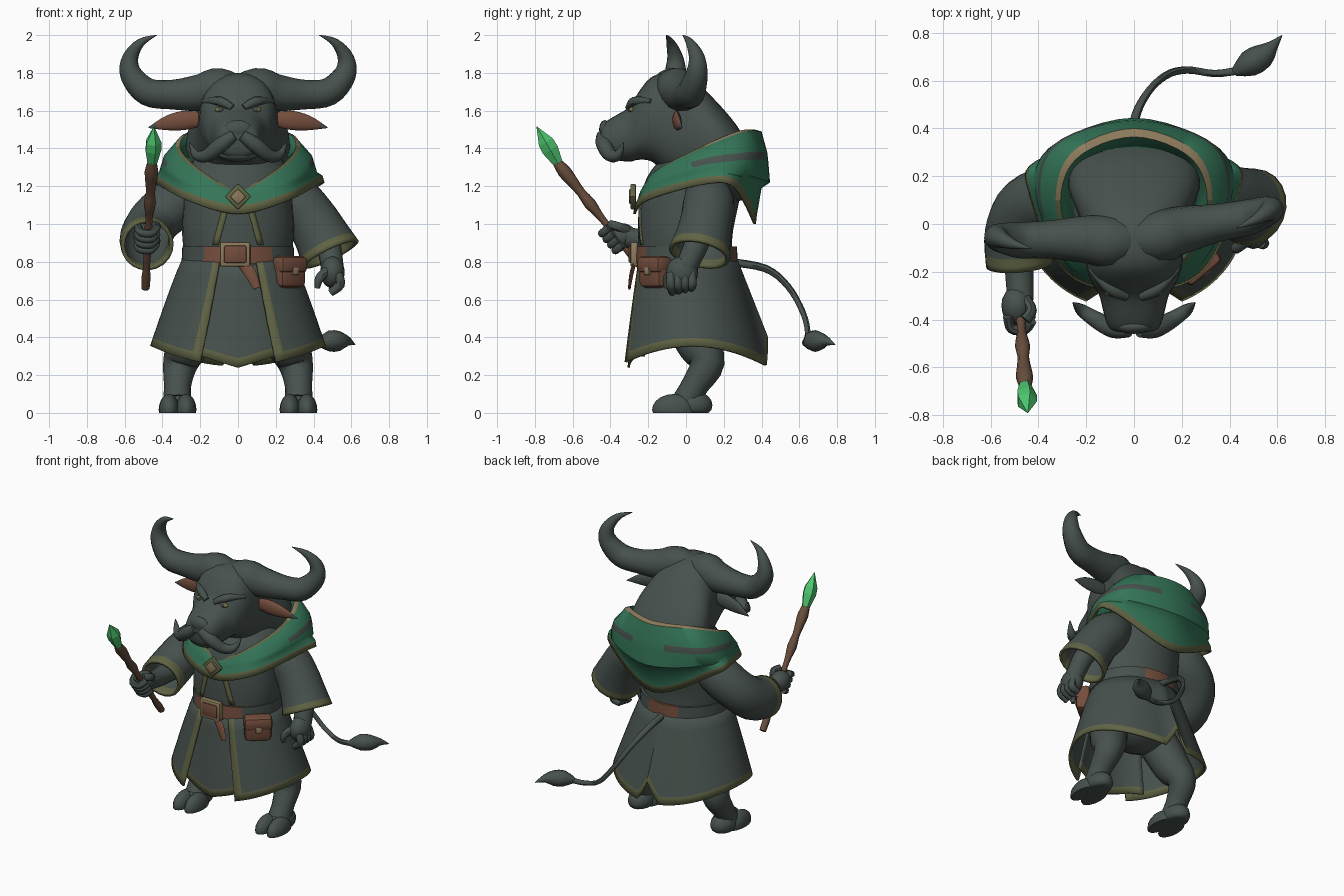
import bpy, bmesh, math
from math import sin, cos, pi
from mathutils import Vector, Matrix
from mathutils.bvhtree import BVHTree

if "Cube" in bpy.data.objects:
    bpy.data.objects.remove(bpy.data.objects["Cube"])

COLORS = {"slate": (.062, .082, .073), "green": (.034, .178, .096), "brown": (.175, .075, .046),
          "wood": (.135, .075, .045), "olive": (.118, .127, .058), "tan": (.27, .2, .11),
          "crystal": (.075, .56, .16), "eye_gold": (.2, .18, .06)}
MATS = {}
for key, c in COLORS.items():
    MATS[key] = bpy.data.materials.new(key)
    MATS[key].diffuse_color = (*c, 1)
KEYS = list(COLORS)


def finish(name, bm, mat, smooth=True, solid=0, sharp=45):
    """Turn a bmesh into an object; mat is a colour key or a rule on a face."""
    bmesh.ops.recalc_face_normals(bm, faces=bm.faces)
    bm.normal_update()
    me = bpy.data.meshes.new(name)
    used = [mat] if isinstance(mat, str) else KEYS
    for f in bm.faces:
        f.smooth = smooth
        f.material_index = 0 if isinstance(mat, str) else KEYS.index(mat(f))
    for e in bm.edges:
        if len(e.link_faces) == 2 and e.calc_face_angle(0) > math.radians(sharp):
            e.smooth = False
    bm.to_mesh(me)
    bm.free()
    for k in used:
        me.materials.append(MATS[k])
    ob = bpy.data.objects.new(name, me)
    bpy.context.collection.objects.link(ob)
    if solid:
        m = ob.modifiers.new("thickness", 'SOLIDIFY')
        m.thickness, m.offset = solid, -1
    return ob


def curve(pts, k=4, closed=False):
    """Catmull-Rom through points of any dimension."""
    p = [Vector(q) for q in pts]
    n = len(p)
    at = lambda i: p[i % n] if closed else p[max(0, min(n - 1, i))]
    out = []
    for i in range(n if closed else n - 1):
        a, b, c, d = at(i - 1), at(i), at(i + 1), at(i + 2)
        for j in range(k):
            t = j / k
            out.append(.5 * (2 * b + (c - a) * t + (2 * a - 5 * b + 4 * c - d) * t * t
                             + (3 * b - a - 3 * c + d) * t ** 3))
    return out if closed else out + [p[-1]]


def grid(name, rows, mat, closed=True, caps=False, **kw):
    """Skin rows of points; mat may be a rule on (row, column, centre, normal)."""
    bm = bmesh.new()
    v = [[bm.verts.new(p) for p in r] for r in rows]
    n, where = len(rows[0]), {}
    for i in range(len(rows) - 1):
        for j in range(n if closed else n - 1):
            f = bm.faces.new((v[i][j], v[i][(j + 1) % n], v[i + 1][(j + 1) % n], v[i + 1][j]))
            where[f] = (i, j)
    if caps:
        for r in (v[0], v[-1]):
            where[bm.faces.new(r)] = (0, 0)
    rule = mat if isinstance(mat, str) else lambda f: mat(*where[f], f.calc_center_median(), f.normal)
    return finish(name, bm, rule, **kw)


def tube(name, pts, mat, n=12, k=4, up=(0, 1, 0), flat=(1, 1), caps=True, **kw):
    """Sweep an ellipse along (x, y, z, radius) points."""
    c = curve(pts, k) if k > 1 else [Vector(p) for p in pts]
    a, rows = Vector(up), []
    for i, p in enumerate(c):
        t = (c[min(i + 1, len(c) - 1)].xyz - c[max(i - 1, 0)].xyz).normalized()
        a = (a - t * a.dot(t)).normalized()
        b = t.cross(a)
        r = max(p[3], .002)
        rows.append([p.xyz + a * cos(2 * pi * j / n) * r * flat[0] + b * sin(2 * pi * j / n) * r * flat[1]
                     for j in range(n)])
    return grid(name, rows, mat, caps=caps, **kw)


def blob(name, pos, rad, mat, floor=False):
    bm = bmesh.new()
    bmesh.ops.create_uvsphere(bm, u_segments=16, v_segments=10, radius=1)
    for v in bm.verts:
        v.co = Vector(pos) + Vector([v.co[i] * rad[i] for i in range(3)])
        if floor:
            v.co.z = max(0, v.co.z)
    return finish(name, bm, mat, sharp=60)


def box(name, pos, size, mat, turn=Matrix(), bevel=.01):
    bm = bmesh.new()
    bmesh.ops.create_cube(bm, size=1)
    bmesh.ops.scale(bm, vec=size, verts=bm.verts)
    bmesh.ops.bevel(bm, geom=bm.edges[:], offset=bevel, segments=2, affect='EDGES', profile=.5)
    bmesh.ops.transform(bm, matrix=Matrix.Translation(pos) @ turn, verts=bm.verts)
    return finish(name, bm, mat, sharp=35)


def cast(ob, x, z):
    tree = BVHTree.FromPolygons([v.co for v in ob.data.vertices], [p.vertices for p in ob.data.polygons])
    return tree.ray_cast(Vector((x, -2, z)), Vector((0, 1, 0)))[0]


def mirror(p, s):
    return (p[0] * s, *p[1:])


# torso: (centre y, z, half width, half depth)
torso = grid("torso", [[(rx * sin(a), cy - ry * cos(a), z) for a in [2 * pi * j / 32 for j in range(32)]]
             for cy, z, rx, ry in curve([(0, .76, .27, .25), (-.005, .93, .295, .25), (.015, 1.1, .29, .262),
                                         (.05, 1.25, .28, .255), (.1, 1.36, .22, .22)])], "slate", caps=True)
blob("hips", (0, .02, .62), (.25, .21, .2), "slate")
for s in (-1, 1):
    line = [(s * (.06 + .06 * i / 6), 1.11 - .22 * i / 6) for i in range(7)]
    grid("chest_trim", [[cast(torso, x + w, z) + Vector((0, -.006, 0)) for w in (-.016, .016)]
                        for x, z in line], "olive", closed=False, solid=.008)

# coat skirt, open at the front and notched at the back
N, E = 57, .021
cols = [0, E] + [E + (1 - 2 * E) * j / (N - 1) for j in range(1, N - 1)] + [1 - E, 1]
ts = [0, .2, .4, .6, .8, .915, 1]


def coat(t, s):
    p0 = .33 + .12 * t
    a = p0 + s * (2 * pi - 2 * p0)
    hem = .355 - .105 * cos(a) ** 2 + .15 * max(0, 1 - abs(a - pi) / .17)
    return ((.285 + .18 * t ** .9) * sin(a), .035 * t - (.262 + .138 * t) * cos(a), .84 + (hem - .84) * t)


grid("coat_skirt", [[coat(t, s) for s in cols] for t in ts],
     lambda i, j, c, n: "olive" if i == 5 or j in (0, len(cols) - 2) else "slate", closed=False, solid=.014)


def panel(t, a):
    hem = .24 + .06 * min(1, abs(a) / .5)
    return ((.27 + .13 * t) * sin(a), -(.245 + .065 * t) * cos(a), .82 + (hem - .82) * t)


grid("front_panel", [[panel(t, -.75 + 1.5 * j / 16) for j in range(17)] for t in ts],
     lambda i, j, c, n: "olive" if i == 5 else "slate", closed=False, solid=.012)

# belt, buckle, hanging strap and pouch
grid("belt", [[(r * 1.1 * sin(a), .002 - r * cos(a), z) for a in [2 * pi * j / 48 for j in range(48)]]
              for z, r in ((.79, .25), (.79, .272), (.88, .268), (.88, .25))],
     lambda i, j, c, n: "brown" if (abs(c.x) < .19 and c.y < 0) or (abs(c.x) < .1 and c.y > 0) else "slate", sharp=35)
box("buckle_frame", (-.015, -.275, .84), (.16, .04, .13), "tan")
box("buckle_center", (-.015, -.284, .84), (.12, .04, .092), "brown")
tube("belt_tail", [(.03, -.275, .79, .03), (.07, -.29, .73, .03), (.1, -.3, .66, .02)], "brown",
     n=8, flat=(.35, 1))
turn = Matrix.Rotation(math.radians(40), 4, 'Z')
box("pouch", (.27, -.165, .745), (.175, .095, .165), "brown", turn, .03)
box("pouch_flap", (.272, -.168, .785), (.182, .105, .09), "brown", turn, .025)
box("pouch_stud", (.305, -.205, .75), (.04, .015, .04), "tan", turn, .005)

# cowl: each row is the right half from front to back, mirrored into a loop
half = [
    [(0, -.15, 1.15), (.14, -.12, 1.24), (.25, .06, 1.32), (.2, .25, 1.41), (0, .31, 1.42)],
    [(0, -.215, 1.19), (.19, -.165, 1.28), (.305, .06, 1.40), (.245, .27, 1.49), (0, .365, 1.5)],
    [(0, -.228, 1.175), (.2, -.175, 1.27), (.325, .06, 1.39), (.265, .295, 1.485), (0, .4, 1.49)],
    [(0, -.25, 1.15), (.225, -.185, 1.235), (.385, .07, 1.34), (.33, .325, 1.38), (0, .43, 1.38)],
    [(0, -.252, 1.14), (.24, -.187, 1.225), (.395, .08, 1.31), (.34, .33, 1.34), (0, .435, 1.34)],
    [(0, -.256, 1.13), (.26, -.187, 1.21), (.405, .09, 1.285), (.36, .315, 1.26), (0, .445, 1.22)],
    [(0, -.258, 1.12), (.26, -.188, 1.205), (.405, .1, 1.275), (.365, .29, 1.25), (0, .4, 1.19)],
    [(0, -.27, 1.1), (.27, -.2, 1.17), (.425, .11, 1.25), (.4, .27, 1.23), (0, .375, 1.045)],
    [(0, -.28, 1.055), (.28, -.21, 1.13), (.435, .11, 1.215), (.41, .265, 1.19), (0, .37, 1.0)]]
rows = [curve(h + [mirror(p, -1) for p in h[3:0:-1]], 6, True) for h in half]


def cowl_rule(i, j, c, n):
    if i == 1:
        return "tan" if c.y > .1 else "olive"
    return "olive" if i == 7 else "slate" if i == 3 and c.y > .02 and abs(c.x) > .14 else "green"


grid("cowl", rows, cowl_rule, solid=.015, sharp=50)
box("brooch", (0, -.28, 1.145), (.1, .03, .1), "olive", Matrix.Rotation(pi / 4, 4, 'Y'), .008)
box("brooch_center", (0, -.286, 1.145), (.06, .03, .06), "tan", Matrix.Rotation(pi / 4, 4, 'Y'), .006)

# head and neck: (y, top, bottom, half width) sections
sq = lambda v: math.copysign(abs(v) ** .85, v)
secs = curve([(-.455, 1.49, 1.42, .05), (-.44, 1.53, 1.36, .10), (-.38, 1.57, 1.34, .125), (-.30, 1.62, 1.33, .145),
              (-.25, 1.70, 1.34, .175), (-.18, 1.78, 1.33, .2), (-.08, 1.80, 1.25, .21), (.03, 1.77, 1.2, .23),
              (.15, 1.66, 1.15, .275), (.27, 1.52, 1.12, .265), (.35, 1.38, 1.15, .18)], 3)
head = grid("head", [[(w * sq(cos(a)), y, (t + b) / 2 + (t - b) / 2 * sq(sin(a)))
                      for a in [2 * pi * j / 28 for j in range(28)]] for y, t, b, w in secs], "slate", caps=True)
blob("nose", (0, -.43, 1.5), (.075, .03, .05), "slate")
blob("chin", (0, -.385, 1.365), (.1, .055, .035), "slate")
for s in (-1, 1):
    M = lambda pts: [mirror(p, s) for p in pts]
    # horns lean slightly, one forward and one back
    horn = [(-.06, -.07, 1.69, .06), (.09, -.065, 1.72, .107), (.2, -.045, 1.695, .1), (.35, -.03, 1.685, .08),
            (.48, -.02, 1.7, .075), (.565, 0, 1.79, .06), (.57, 0, 1.88, .043), (.515, -.03, 1.96, .023),
            (.43, -.06, 2.0, .002)]
    tube("horn", [(s * x, y + .1 * s * x, z, r) for x, y, z, r in horn], "slate", n=14)
    tube("ear", M([(.17, -.05, 1.555, .03), (.27, -.05, 1.55, .05), (.37, -.04, 1.535, .04),
                   (.475, -.02, 1.51, .002)]),
         lambda i, j, c, n: "brown" if n.y < -.3 and abs(c.x) < .42 else "slate", flat=(.45, 1))
    tube("brow", M([(.03, -.305, 1.615, .018), (.1, -.27, 1.65, .026), (.185, -.185, 1.65, .012)]), "slate", n=8)
    tube("moustache", M([(.02, -.445, 1.47, .03), (.09, -.435, 1.42, .042), (.16, -.4, 1.365, .036),
                         (.22, -.36, 1.365, .026), (.255, -.33, 1.43, .003)]), "slate", n=10)
    blob("eye", cast(head, s * .095, 1.605) + Vector((0, .004, 0)), (.028, .014, .014), "eye_gold")
    blob("pupil", cast(head, s * .092, 1.605) + Vector((0, -.007, 0)), (.012, .006, .012), "slate")

    # legs and cloven hooves
    tube("leg", M([(.2, -.02, .58, .13), (.26, .06, .38, .12), (.305, .11, .26, .093), (.32, .05, .15, .073),
                   (.32, .0, .06, .075)]), "slate")
    blob("heel", (s * .32, .03, .04), (.08, .11, .08), "slate", True)
    for d in (-.045, .045):
        blob("hoof_toe", (s * .32 + d, -.065, .015), (.055, .115, .085), "slate", True)

# sleeves with trimmed cuffs
cuff = lambda i, j, c, n: "olive" if i >= 14 else "slate"
tube("left_sleeve", [(.2, .1, 1.2, .1), (.305, .12, 1.12, .135), (.385, .11, 1.03, .138), (.445, .09, .93, .148),
                     (.49, .07, .84, .165)], cuff, n=20, caps=False, solid=.02)
tube("right_sleeve", [(-.2, .1, 1.2, .1), (-.32, .11, 1.12, .135), (-.44, .07, 1.02, .135), (-.485, -.04, .93, .14),
                      (-.48, -.17, .89, .14)], cuff, n=20, caps=False, solid=.02)

# relaxed hand
tube("left_forearm", [(.44, .08, .96, .07), (.48, .05, .88, .065), (.5, 0, .77, .06)], "slate")
blob("left_palm", (.5, -.02, .745), (.065, .085, .085), "slate")
for k in range(4):
    y = -.08 + .037 * k
    tube("left_finger", [(.53, y, .74, .022), (.54, y, .68, .026), (.49, y * .9, .635 + .008 * k, .02)], "slate", n=8)
tube("left_thumb", [(.47, -.07, .75, .026), (.43, -.1, .71, .024), (.42, -.1, .66, .014)], "slate", n=8)

# staff in the gripping hand, topped by a faceted crystal
low, high = Vector((-.49, -.15, .66)), Vector((-.455, -.69, 1.335))
axis = (high - low).normalized()
radii = [.022, .024, .018, .02, .018, .028, .018, .022, .032, .024, .03, .036, .022]
tube("staff", [(*low.lerp(high, i / 12), r) for i, r in enumerate(radii)], "wood", n=8, k=2, up=(1, 0, 0))
tip = Vector((-.445, -.79, 1.515))
base = high - axis * .03
tube("staff_crystal", [(*base.lerp(tip, t), r) for t, r in ((0, .025), (.4, .046), (.6, .044), (1, .002))], "crystal",
     n=5, k=1, up=(1, 0, 0), smooth=False)
tube("right_forearm", [(-.48, -.05, .91, .07), (-.48, -.2, .91, .06), (-.475, -.32, .93, .055)], "slate", up=(1, 0, 0))
grip = low.lerp(high, .41)
blob("right_palm", grip + Vector((-.015, .03, 0)), (.065, .08, .068), "slate")
for k in range(4):
    c = grip + axis * (.038 * (k - 1.5))
    tube("right_finger", [(*(c + Vector(o)), .022) for o in ((-.055, .02, 0), (-.04, -.03, -.025), (.015, -.035, -.03),
                                                             (.045, 0, 0))], "slate", n=8)
tube("right_thumb", [(*(grip + Vector(o)), .024) for o in ((.02, .06, .03), (.045, .01, .05), (.02, -.03, .06))],
     "slate", n=8)

# tail and tuft
tube("tail", [(0, .22, .8, .022), (0, .42, .765, .02), (.05, .54, .67, .017), (.13, .62, .53, .016),
              (.22, .645, .42, .016), (.34, .63, .37, .016), (.45, .645, .37, .018)], "slate", n=8, up=(1, 0, 0))
tube("tail_tuft", [(.42, .635, .37, .018), (.48, .67, .38, .055), (.54, .705, .38, .052), (.58, .745, .38, .025),
                   (.62, .79, .36, .002)], "slate", n=8, k=2, up=(0, 0, 1))

for m in bpy.data.materials:
    if m.users and not m.is_grease_pencil:
        m.use_nodes = True
        m.node_tree.nodes["Principled BSDF"].inputs["Base Color"].default_value = m.diffuse_color
